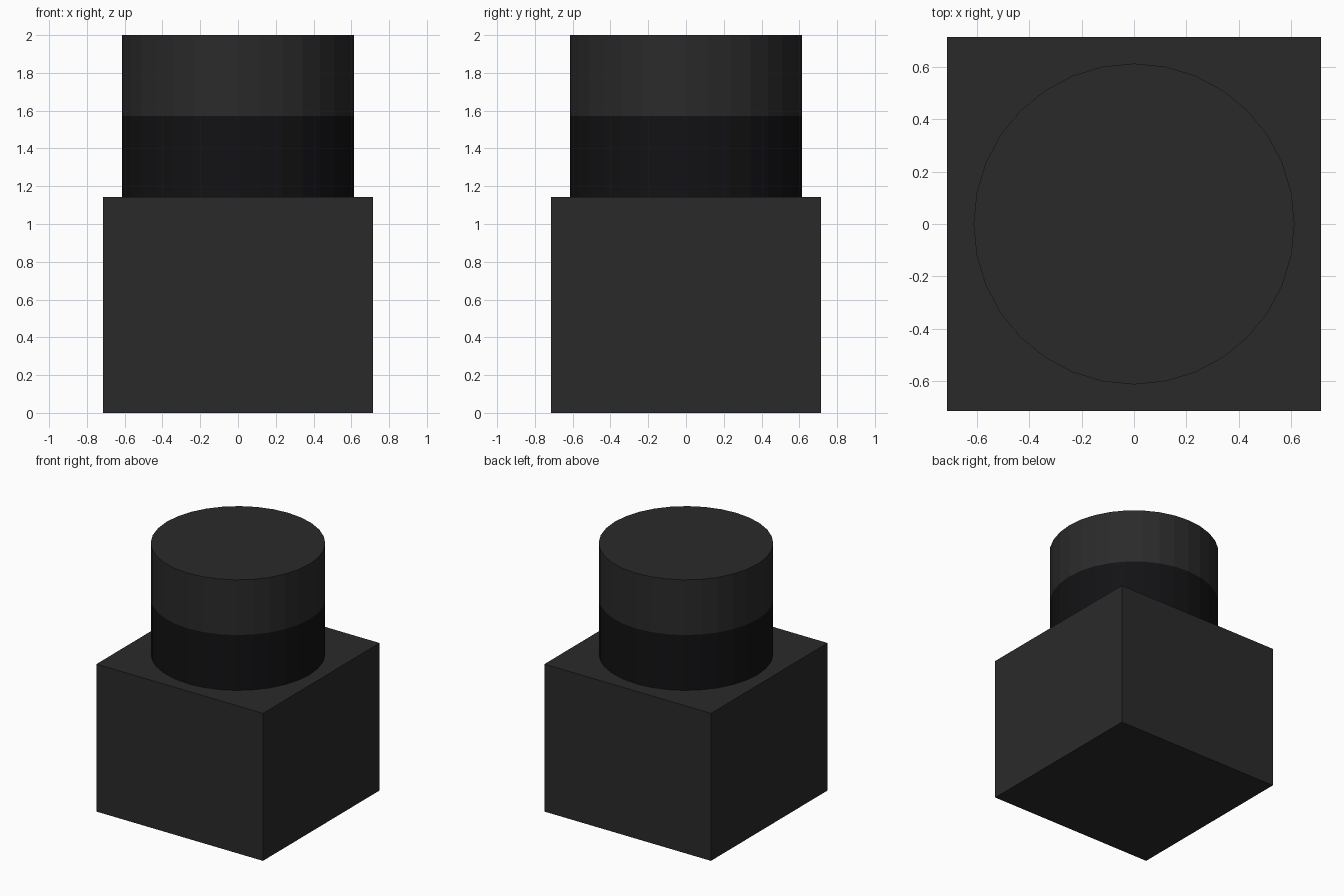
import bpy

if "Cube" in bpy.data.objects:
    bpy.data.objects.remove(bpy.data.objects["Cube"])

BASE_W, BASE_H = 1.428, 1.143
RADIUS, SPLIT, TOP = 0.613, 1.572, 2.0


def material(name, color):
    mat = bpy.data.materials.new(name)
    mat.diffuse_color = (*color, 1.0)
    mat.use_nodes = True
    mat.node_tree.nodes["Principled BSDF"].inputs["Base Color"].default_value = mat.diffuse_color
    return mat


def drum(name, z0, z1, mat):
    # 32-sided flat-faced cylinder between two heights
    bpy.ops.mesh.primitive_cylinder_add(
        vertices=32, radius=RADIUS, depth=z1 - z0, location=(0, 0, (z0 + z1) / 2))
    obj = bpy.context.object
    obj.name = name
    obj.data.materials.append(mat)
    return obj


dark_grey = material("dark_grey", (0.023, 0.023, 0.023))
near_black = material("near_black", (0.006, 0.006, 0.007))

# Square base block
bpy.ops.mesh.primitive_cube_add(size=1, location=(0, 0, BASE_H / 2))
base = bpy.context.object
base.name = "base_block"
base.scale = (BASE_W, BASE_W, BASE_H)
bpy.ops.object.transform_apply(location=False, rotation=False, scale=True)
base.data.materials.append(dark_grey)

# Round neck and cap stacked on the base
drum("neck", BASE_H, SPLIT, near_black)
drum("cap", SPLIT, TOP, dark_grey)
